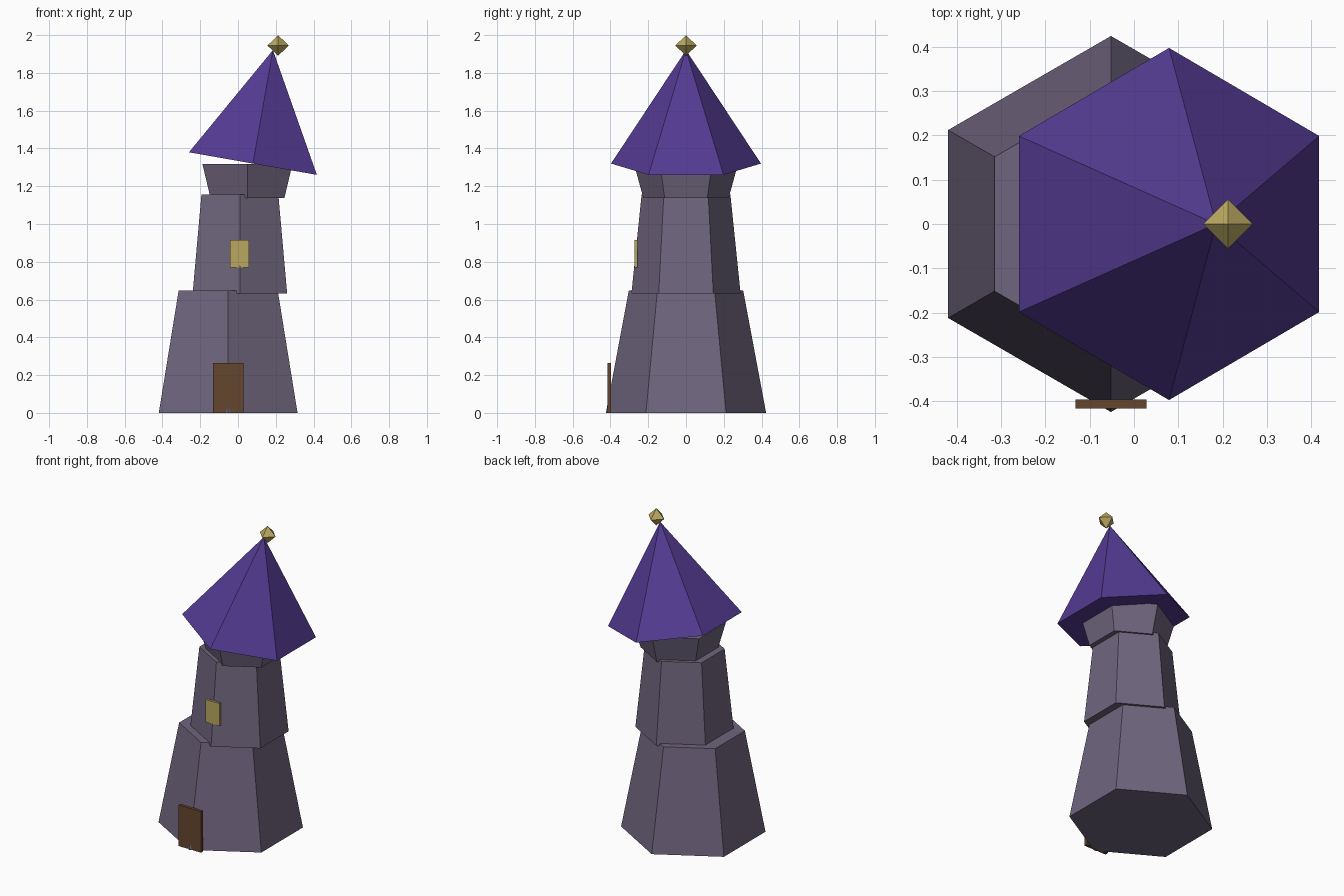
import bpy, bmesh, math
from mathutils import Matrix

if "Cube" in bpy.data.objects:
    bpy.data.objects.remove(bpy.data.objects["Cube"])


def material(name, rgb):
    """Flat colour given as 0-255 display values, stored as linear."""
    lin = []
    for v in rgb:
        c = v / 255
        lin.append(c / 12.92 if c <= 0.04045 else ((c + 0.055) / 1.055) ** 2.4)
    m = bpy.data.materials.new(name)
    m.diffuse_color = (*lin, 1)
    m.use_nodes = True
    m.node_tree.nodes["Principled BSDF"].inputs["Base Color"].default_value = m.diffuse_color
    return m


STONE = material("grey_violet_stone", (111, 101, 125))
ROOF = material("purple_roof", (84, 59, 147))
GOLD = material("gold", (186, 168, 96))
WOOD = material("brown_wood", (100, 70, 46))


def finish(name, bm, mat):
    bmesh.ops.recalc_face_normals(bm, faces=bm.faces)
    mesh = bpy.data.meshes.new(name)
    bm.to_mesh(mesh)
    bm.free()
    mesh.materials.append(mat)
    obj = bpy.data.objects.new(name, mesh)
    bpy.context.collection.objects.link(obj)
    return obj


def prism(name, mat, x, z, levels, sides=6, tilt=0):
    """Stack of (radius, height) rings with a corner facing front; radius 0 is a tip."""
    bm = bmesh.new()
    rings = []
    for r, h in levels:
        n = sides if r else 1
        angles = [-math.pi / 2 + 2 * math.pi * i / sides for i in range(n)]
        rings.append([bm.verts.new((r * math.cos(a), r * math.sin(a), h)) for a in angles])
    for low, high in zip(rings, rings[1:]):
        for i in range(sides):
            j = (i + 1) % sides
            quad = [low[i % len(low)], low[j % len(low)], high[j % len(high)], high[i % len(high)]]
            bm.faces.new(list(dict.fromkeys(quad)))
    for ring in (rings[0], rings[-1]):
        if len(ring) > 1:
            bm.faces.new(ring)
    bm.transform(Matrix.Translation((x, 0, z)) @ Matrix.Rotation(math.radians(tilt), 4, 'Y'))
    return finish(name, bm, mat)


def box(name, mat, centre, size):
    bm = bmesh.new()
    bmesh.ops.create_cube(bm, size=1)
    bm.transform(Matrix.Translation(centre) @ Matrix.Diagonal((*size, 1)))
    return finish(name, bm, mat)


# Stone storeys, each shifted a little further sideways
prism("lower_storey", STONE, -0.052, 0, [(0.424, 0), (0.303, 0.647)])
prism("middle_storey", STONE, 0.01, 0.632, [(0.289, 0), (0.235, 0.524)])
prism("flared_neck", STONE, 0.05, 1.138, [(0.226, 0), (0.275, 0.179)])

# Leaning pointed roof and its finial
prism("roof", ROOF, 0.079, 1.32, [(0.397, 0), (0, 0.61)], tilt=10)
prism("finial", GOLD, 0.212, 1.945, [(0, -0.055), (0.056, 0), (0, 0.055)], sides=4)

# Door and window slabs on the front corner
box("door", WOOD, (-0.052, -0.406, 0.1325), (0.16, 0.02, 0.265))
box("window", GOLD, (0.008, -0.2655, 0.843), (0.1, 0.015, 0.145))
